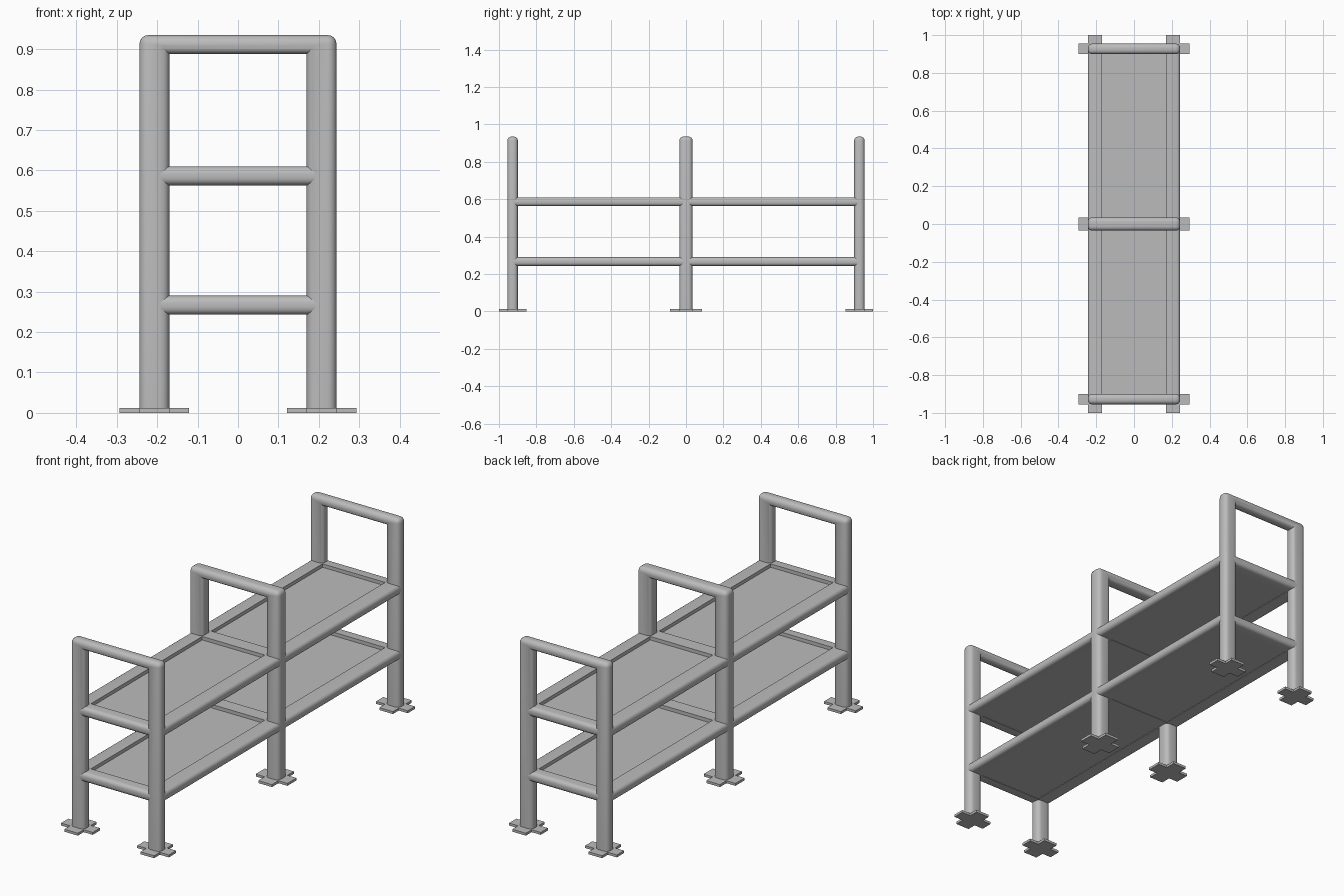
import bpy
import bmesh
import math

if "Cube" in bpy.data.objects:
    bpy.data.objects.remove(bpy.data.objects["Cube"], do_unlink=True)

grey = bpy.data.materials.new("painted grey metal")
grey.use_nodes = True
COLOUR = (0.5, 0.5, 0.5, 1)
grey.diffuse_color = COLOUR
grey.node_tree.nodes["Principled BSDF"].inputs["Base Color"].default_value = COLOUR

OUT, INN = 0.244, 0.17          # outer and inner faces of the legs in x
TOP, BAR = 0.935, 0.047         # full height, thickness of horizontal bars
MID_X = (OUT + INN) / 2
LEG_HALF = (OUT - INN) / 2
ARCHES = [("front", -0.927, 0.028), ("middle", 0, 0.035), ("back", 0.927, 0.028)]
SHELVES = [("lower", 0.243), ("upper", 0.563)]


def finish(name, bm, smooth=True):
    bmesh.ops.recalc_face_normals(bm, faces=bm.faces[:])
    mesh = bpy.data.meshes.new(name)
    bm.to_mesh(mesh)
    bm.free()
    obj = bpy.data.objects.new(name, mesh)
    bpy.context.collection.objects.link(obj)
    mesh.materials.append(grey)
    if smooth:
        bpy.ops.object.select_all(action="DESELECT")
        obj.select_set(True)
        bpy.context.view_layer.objects.active = obj
        bpy.ops.object.shade_smooth_by_angle(angle=math.radians(40))
    return obj


def prism(points, direction):
    """Closed outline pushed along a direction."""
    bm = bmesh.new()
    face = bm.faces.new([bm.verts.new(p) for p in points])
    grown = bmesh.ops.extrude_face_region(bm, geom=[face])["geom"]
    verts = [g for g in grown if isinstance(g, bmesh.types.BMVert)]
    bmesh.ops.translate(bm, verts=verts, vec=direction)
    bmesh.ops.recalc_face_normals(bm, faces=bm.faces[:])
    return bm


def round_edges(bm, radius, rule):
    edges = [e for e in bm.edges if e.is_convex and rule(*[v.co for v in e.verts])]
    bmesh.ops.bevel(bm, geom=edges, offset=radius, segments=4, profile=0.5,
                    affect="EDGES", clamp_overlap=True)


def box(x0, x1, y0, y1, z0, z1):
    return prism([(x0, y0, z0), (x1, y0, z0), (x1, y1, z0), (x0, y1, z0)],
                 (0, 0, z1 - z0))


# Arches: two legs joined by a handle bar, rounded all over but the soles
for name, y, half in ARCHES:
    outline = [(-OUT, 0.004), (-OUT, TOP), (OUT, TOP), (OUT, 0.004),
               (INN, 0.004), (INN, TOP - BAR), (-INN, TOP - BAR), (-INN, 0.004)]
    bm = prism([(x, y - half, z) for x, z in outline], (0, 2 * half, 0))
    round_edges(bm, 0.022, lambda a, b: max(a.z, b.z) > 0.1)
    finish(name + "_arch", bm)

    # Cross-shaped foot plates
    for side, sx in (("right", -1), ("left", 1)):
        arm_x, arm_y = 0.086, min(0.085, 0.073 if y else 0.085)
        cross = []
        for qx, qy in ((1, 1), (-1, 1), (-1, -1), (1, -1)):
            corner = [(arm_x, half), (LEG_HALF, half), (LEG_HALF, arm_y)]
            if qx * qy < 0:
                corner.reverse()
            cross += [(sx * MID_X + qx * px, y + qy * py, 0) for px, py in corner]
        finish(f"{name}_{side}_foot", prism(cross, (0, 0, 0.012)), False)

# Shelves: side rails, cross bars and recessed panels
for name, z in SHELVES:
    for side, sx in (("right", -1), ("left", 1)):
        bm = box(*sorted((sx * INN, sx * OUT)), -0.927, 0.927, z, z + BAR)
        round_edges(bm, 0.018, lambda a, b: min(abs(a.x), abs(b.x)) > INN + 0.01
                    and abs(a.y - b.y) > 1)
        finish(f"{name}_{side}_rail", bm)
    for end, y, half in ARCHES:
        bm = box(-MID_X, MID_X, y - half, y + half, z, z + BAR)
        if y:
            round_edges(bm, 0.018, lambda a, b: abs(a.x - b.x) > 0.1
                        and min(abs(a.y), abs(b.y)) > 0.927)
        finish(f"{name}_{end}_crossbar", bm)
    for end, sy in (("front", -1), ("back", 1)):
        y0, y1 = sorted((sy * 0.03, sy * 0.905))
        finish(f"{name}_{end}_panel",
               box(-INN - 0.005, INN + 0.005, y0, y1, z + 0.002, z + 0.03), False)
